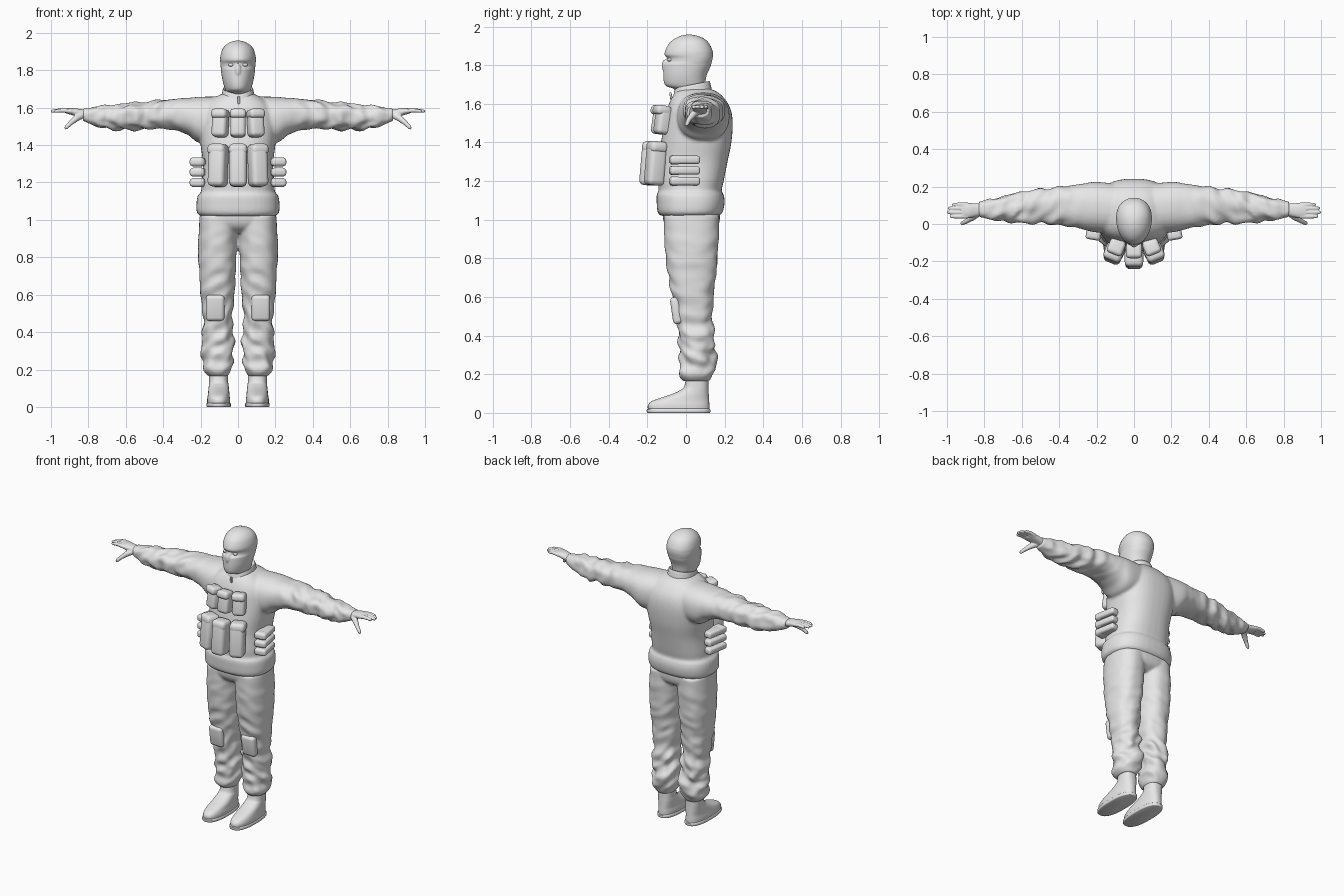
import bpy, bmesh, math
from mathutils import Vector, noise

if "Cube" in bpy.data.objects:
    bpy.data.objects.remove(bpy.data.objects["Cube"])

grey = bpy.data.materials.new("light grey")
grey.diffuse_color = (0.8, 0.8, 0.8, 1)
grey.use_nodes = True
grey.node_tree.nodes["Principled BSDF"].inputs["Base Color"].default_value = grey.diffuse_color


def activate(obs):
    bpy.ops.object.select_all(action='DESELECT')
    for o in obs:
        o.select_set(True)
    bpy.context.view_layer.objects.active = obs[0]


def finish(ob, angle=50):
    activate([ob])
    bpy.ops.object.convert(target='MESH')
    ob.data.materials.clear()
    ob.data.materials.append(grey)
    bpy.ops.object.shade_smooth_by_angle(angle=math.radians(angle))
    return ob


def new_object(name, bm):
    bmesh.ops.recalc_face_normals(bm, faces=bm.faces)
    me = bpy.data.meshes.new(name)
    bm.to_mesh(me)
    bm.free()
    ob = bpy.data.objects.new(name, me)
    bpy.context.collection.objects.link(ob)
    return ob


def catmull(a, b, c, d, t):
    return [0.5 * (2*q + (r-p)*t + (2*p-5*q+4*r-s)*t*t + (3*q-p-3*r+s)*t**3)
            for p, q, r, s in zip(a, b, c, d)]


def loft(name, rings, axis='Z', n=40, p=2.3, sub=6, egg=0.0, shear=0.0):
    """Rings: position, low/high of both cross axes, fold strength."""
    rings = [list(r) + [0] * (6 - len(r)) for r in rings]
    fine = []
    for i in range(len(rings) - 1):
        q = [rings[max(0, min(len(rings) - 1, i + k))] for k in (-1, 0, 1, 2)]
        fine += [catmull(*q, s / sub) for s in range(sub)]
    fine.append(rings[-1])
    bm = bmesh.new()
    loops = []
    for t, a0, a1, b0, b1, w in fine:
        loop = []
        for k in range(n):
            ang = 2 * math.pi * k / n
            c, s = math.cos(ang), math.sin(ang)
            ea = math.copysign(abs(c) ** (2 / p), c) * (1 + egg * s)
            eb = math.copysign(abs(s) ** (2 / p), s)
            f = 1 + w * noise.noise(Vector((t * 19 + c * 0.9, c * 1.3 + 4, s * 1.3 + t * 5)))
            a = (a0 + a1) / 2 + f * ea * (a1 - a0) / 2
            b = (b0 + b1) / 2 + f * eb * (b1 - b0) / 2
            co = (a, b, t + shear * b) if axis == 'Z' else (t, a, b)
            loop.append(bm.verts.new(co))
        loops.append(loop)
    for l, m in zip(loops, loops[1:]):
        for k in range(n):
            bm.faces.new((l[k], l[(k+1) % n], m[(k+1) % n], m[k]))
    bm.faces.new(loops[0])
    bm.faces.new(loops[-1])
    return new_object(name, bm)


def mirror(ob):
    ob.modifiers.new("mirror", 'MIRROR').use_mirror_merge = False
    activate([ob])
    bpy.ops.object.convert(target='MESH')
    return ob


def fuse(obs, name, voxel, smooth=3):
    """Join overlapping parts into one soft skin."""
    activate(obs)
    bpy.ops.object.join()
    ob = obs[0]
    ob.name = name
    m = ob.modifiers.new("skin", 'REMESH')
    m.mode, m.voxel_size = 'VOXEL', voxel
    s = ob.modifiers.new("soften", 'SMOOTH')
    s.factor, s.iterations = 0.5, smooth
    return finish(ob, 80)


def tube(name, pts):
    """Tapered round finger through (x, y, z, radius) points."""
    cu = bpy.data.curves.new(name, 'CURVE')
    cu.dimensions, cu.bevel_depth, cu.bevel_resolution = '3D', 1.0, 3
    cu.use_fill_caps = True
    sp = cu.splines.new('POLY')
    sp.points.add(len(pts) - 1)
    for q, (x, y, z, r) in zip(sp.points, pts):
        q.co, q.radius = (x, y, z, 1), r
    ob = bpy.data.objects.new(name, cu)
    bpy.context.collection.objects.link(ob)
    activate([ob])
    bpy.ops.object.convert(target='MESH')
    return bpy.context.object


def box(name, loc, size, rot=(0, 0, 0), bevel=0.02, both=False):
    bpy.ops.mesh.primitive_cube_add(size=1)
    ob = bpy.context.object
    ob.name = name
    ob.scale, ob.location = size, loc
    ob.rotation_euler = [math.radians(r) for r in rot]
    bpy.ops.object.transform_apply(location=True, rotation=True, scale=True)
    b = ob.modifiers.new("round", 'BEVEL')
    b.width, b.segments = bevel, 4
    if both:
        ob.modifiers.new("mirror", 'MIRROR').use_mirror_merge = False
    return finish(ob, 40)


def ball(name, loc, size):
    bpy.ops.mesh.primitive_uv_sphere_add(segments=20, ring_count=12, radius=1)
    ob = bpy.context.object
    ob.name, ob.location, ob.scale = name, loc, size
    bpy.ops.object.transform_apply(location=True, rotation=True, scale=True)
    return ob


# Jacket: torso with hem band, fused with both sleeves
torso = loft("torso", [
    (1.02, -.20, .20, -.13, .17), (1.04, -.22, .22, -.147, .19), (1.09, -.222, .222, -.152, .20),
    (1.13, -.215, .215, -.152, .195), (1.15, -.198, .198, -.142, .185), (1.2, -.195, .195, -.145, .195),
    (1.3, -.188, .188, -.14, .215), (1.4, -.2, .2, -.13, .235), (1.5, -.21, .21, -.11, .242),
    (1.57, -.2, .2, -.098, .232), (1.62, -.17, .17, -.08, .205), (1.66, -.115, .115, -.055, .165),
    (1.68, -.07, .07, -.03, .12)], p=2.5)
sleeve = loft("sleeve", [
    (.06, -.05, .21, 1.42, 1.66), (.2, -.045, .225, 1.41, 1.658), (.27, -.03, .216, 1.455, 1.652),
    (.36, -.012, .202, 1.485, 1.646, .1), (.5, 0, .19, 1.487, 1.632, .22), (.6, .01, .17, 1.482, 1.622, .3),
    (.7, .015, .15, 1.487, 1.61, .3), (.79, .027, .128, 1.512, 1.6, .2), (.83, .038, .12, 1.53, 1.595)],
    axis='X', sub=9)
fuse([torso, mirror(sleeve)], "jacket", 0.009)

# Trousers: hips fused with two creased legs
hips = loft("hips", [
    (.93, -.13, .13, -.06, .12), (.96, -.19, .19, -.1, .16), (1.0, -.205, .205, -.118, .175),
    (1.06, -.2, .2, -.12, .175)], p=2.5)
leg = loft("leg", [
    (.165, .055, .16, -.015, .12), (.19, .04, .178, -.035, .135, .1), (.24, .02, .19, -.035, .148, .22),
    (.32, .018, .19, -.03, .152, .3), (.4, .025, .188, -.035, .145, .25), (.5, .028, .19, -.052, .138, .14),
    (.6, .02, .2, -.072, .142, .1), (.7, .014, .207, -.09, .152, .08), (.8, .008, .212, -.105, .165, .05),
    (.9, .003, .212, -.112, .17, .04), (1.02, 0, .205, -.115, .172)], sub=8)
fuse([hips, mirror(leg)], "trousers", 0.008)

# Hood-covered head with recessed eye slit
head = loft("head", [
    (1.6, -.06, .06, -.04, .1), (1.67, -.062, .062, -.055, .1), (1.69, -.066, .066, -.1, .1),
    (1.71, -.073, .073, -.114, .1), (1.75, -.083, .083, -.118, .108), (1.795, -.09, .09, -.116, .128),
    (1.808, -.091, .091, -.113, .131), (1.818, -.092, .092, -.099, .134), (1.84, -.094, .094, -.099, .139),
    (1.852, -.095, .095, -.111, .14), (1.875, -.094, .094, -.108, .138), (1.91, -.084, .084, -.09, .122),
    (1.935, -.065, .065, -.063, .098), (1.952, -.037, .037, -.028, .06), (1.959, -.008, .008, .005, .025)],
    egg=0.12, p=2.1)
nose = ball("nose", (0, -.103, 1.797), (.018, .023, .035))
fuse([head, nose], "head", 0.0055, 2)
finish(mirror(ball("eye", (.036, -.083, 1.829), (.016, .013, .010))))

# Standing collar and zip pull
collar = loft("collar", [
    (1.6, -.105, .105, -.065, .145), (1.64, -.09, .09, -.068, .135), (1.685, -.083, .083, -.058, .125),
    (1.694, -.078, .078, -.052, .118), (1.685, -.068, .068, -.042, .108)], shear=0.2, sub=4)
finish(collar, 70)
box("zip_pull", (.004, -.078, 1.64), (.014, .012, .04), (10, 0, 0), .004)

# Hands: palm, four fingers and a drooping thumb
parts = [loft("palm", [(.8, .045, .11, 1.54, 1.588), (.84, .04, .11, 1.548, 1.592),
                       (.88, .032, .112, 1.558, 1.598), (.92, .032, .112, 1.57, 1.596)], axis='X', n=24)]
for y, tip in ((.040, .985), (.062, 1.0), (.084, .995), (.104, .972)):
    parts.append(tube("finger", [(.89, y, 1.58, .012), (.93, y, 1.585, .0115), (tip - .03, y, 1.584, .0105),
                                 (tip - .008, y, 1.581, .009), (tip, y, 1.58, .004)]))
parts.append(tube("thumb", [(.83, .06, 1.562, .02), (.865, .035, 1.543, .018), (.895, .015, 1.518, .013),
                            (.918, .004, 1.495, .011), (.925, .002, 1.486, .005)]))
fuse([mirror(o) for o in parts], "hands", 0.004, 2)

# Boots: sole plate and upper
sole = loft("soles", [(0, .042, .165, -.198, .122), (.004, .038, .169, -.203, .126),
                      (.018, .038, .169, -.203, .126), (.022, .043, .164, -.196, .12)], sub=2, p=2.5)
finish(mirror(sole), 40)
boot = loft("boots", [
    (.015, .042, .165, -.197, .121), (.04, .042, .165, -.197, .121), (.06, .045, .162, -.178, .12),
    (.075, .046, .16, -.14, .119), (.095, .048, .158, -.08, .118), (.115, .05, .156, -.035, .117),
    (.14, .053, .155, -.008, .116), (.22, .055, .155, .002, .115)], p=2.4)
finish(mirror(boot), 60)

# Knee pads
box("knee_pads", (.122, -.05, .53), (.1, .05, .14), (8, 0, 0), .02, True)

# Chest pouches: three small above three large, each with a flap
for k, side in ((0, "centre"), (1, "side")):
    both, turn = k == 1, 22 * k
    box("upper_pouch_" + side, (.094 * k, -.137 + .018 * k, 1.515), (.082, .075, .145), (-8, 0, turn), .022, both)
    box("upper_flap_" + side, (.095 * k, -.143 + .018 * k, 1.567), (.087, .08, .05), (-8, 0, turn), .02, both)
    box("lower_pouch_" + side, (.106 * k, -.187 + .03 * k, 1.29), (.094, .095, .225), (-5, 0, turn), .026, both)
    box("lower_flap_" + side, (.107 * k, -.18 + .03 * k, 1.376), (.099, .095, .06), (-5, 0, turn), .024, both)

# Stacked side pouches on the waist
for i, z in enumerate((1.2, 1.255, 1.31)):
    box("side_pouch_%d" % (i + 1), (.208, -.008, z), (.08, .155, .043), (0, 0, 10), .015, True)
    box("side_pouch_cap_%d" % (i + 1), (.216, -.058, z), (.074, .05, .048), (0, 0, 10), .015, True)
